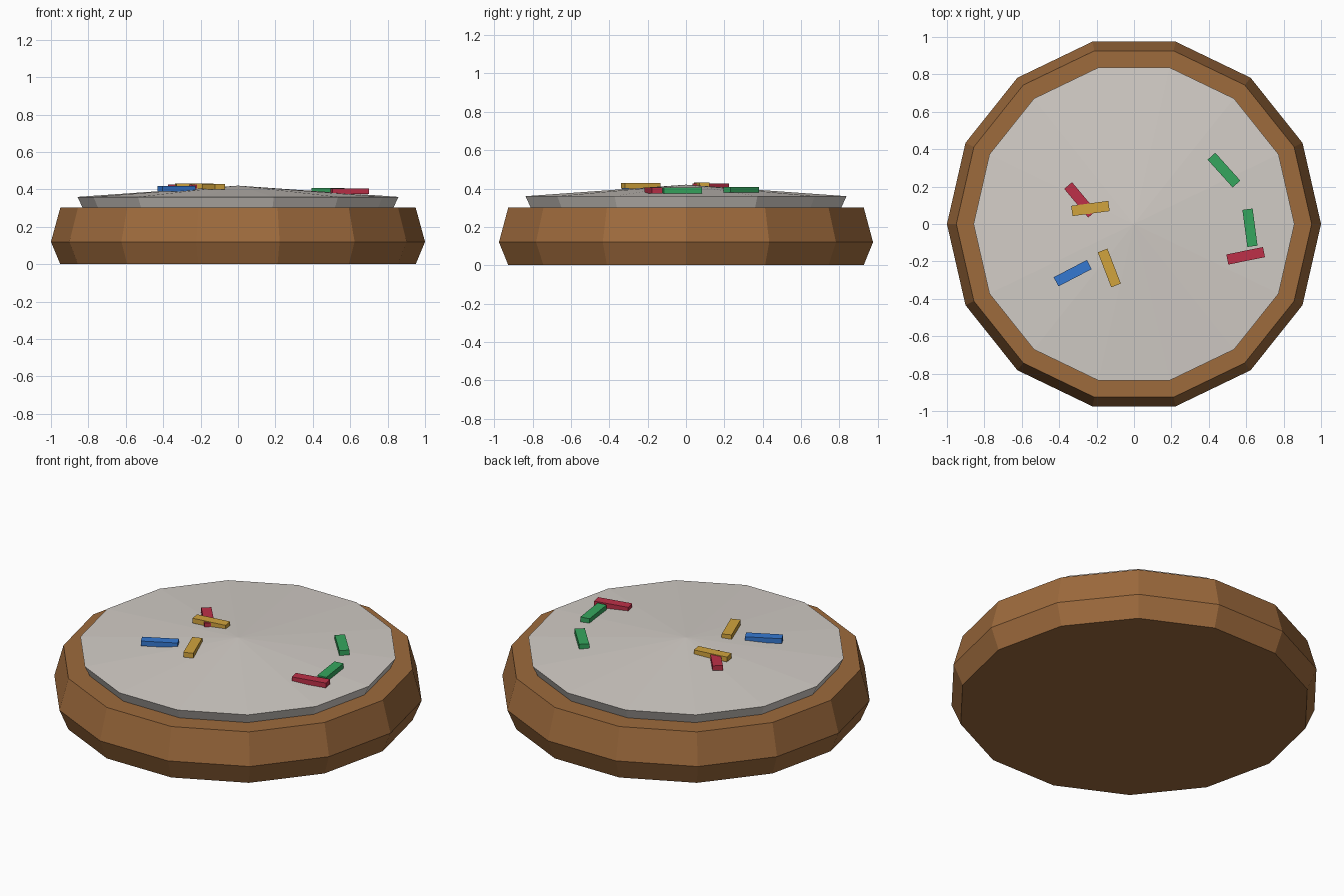
import bpy, bmesh, math
from mathutils import Matrix

SIDES = 14

cube = bpy.data.objects.get("Cube")
if cube:
    bpy.data.objects.remove(cube, do_unlink=True)


def make_material(name, colour):
    mat = bpy.data.materials.new(name)
    mat.use_nodes = True
    mat.diffuse_color = (*colour, 1)
    bsdf = next(n for n in mat.node_tree.nodes if n.type == 'BSDF_PRINCIPLED')
    bsdf.inputs["Base Color"].default_value = (*colour, 1)
    return mat


def add_object(name, bm, mat):
    bmesh.ops.recalc_face_normals(bm, faces=bm.faces[:])
    mesh = bpy.data.meshes.new(name)
    bm.to_mesh(mesh)
    bm.free()
    mesh.materials.append(mat)
    obj = bpy.data.objects.new(name, mesh)
    bpy.context.scene.collection.objects.link(obj)
    return obj


def lathe(name, profile, mat, apex=None):
    """Faceted disc from (radius, height) rings, with a flat or peaked top."""
    bm = bmesh.new()
    rings = []
    for r, z in profile:
        angles = [2 * math.pi * i / SIDES for i in range(SIDES)]
        rings.append([bm.verts.new((r * math.cos(a), r * math.sin(a), z)) for a in angles])
    for low, high in zip(rings, rings[1:]):
        for i in range(SIDES):
            j = (i + 1) % SIDES
            bm.faces.new((low[i], low[j], high[j], high[i]))
    bm.faces.new(rings[0][::-1])
    if apex is None:
        bm.faces.new(rings[-1])
    else:
        tip = bm.verts.new((0, 0, apex))
        for i in range(SIDES):
            bm.faces.new((rings[-1][i], rings[-1][(i + 1) % SIDES], tip))
    return add_object(name, bm, mat)


def icing_height(x, y):
    return ICING_PEAK - (ICING_PEAK - ICING_EDGE) * math.hypot(x, y) / ICING_RADIUS


def sprinkle(name, x, y, degrees, mat):
    """Small flat bar lying on the icing."""
    bm = bmesh.new()
    bmesh.ops.create_cube(bm, size=1, matrix=Matrix.Diagonal((0.2, 0.055, 0.029, 1)))
    obj = add_object(name, bm, mat)
    obj.location = (x, y, icing_height(x, y) + 0.013)
    obj.rotation_euler.z = math.radians(degrees)


biscuit = make_material("biscuit brown", (0.34, 0.145, 0.046))
cream = make_material("icing cream", (0.65, 0.61, 0.57))
red = make_material("sprinkle red", (0.51, 0.03, 0.065))
green = make_material("sprinkle green", (0.036, 0.38, 0.11))
blue = make_material("sprinkle blue", (0.036, 0.19, 0.64))
gold = make_material("sprinkle gold", (0.64, 0.37, 0.047))

# Biscuit base with bevelled sides
lathe("biscuit_base", [(0.95, 0), (1.0, 0.12), (0.95, 0.302)], biscuit)

# Domed icing cap
ICING_RADIUS, ICING_EDGE, ICING_PEAK = 0.858, 0.36, 0.42
lathe("icing", [(0.83, 0.3), (ICING_RADIUS, ICING_EDGE)], cream, ICING_PEAK)

# Sprinkles
sprinkle("red_sprinkle_left", -0.288, 0.129, -50, red)
sprinkle("gold_sprinkle_back", -0.233, 0.083, 7.7, gold)
sprinkle("gold_sprinkle_front", -0.132, -0.235, -69, gold)
sprinkle("blue_sprinkle", -0.328, -0.263, 27.5, blue)
sprinkle("green_sprinkle_back", 0.481, 0.288, -48, green)
sprinkle("green_sprinkle_front", 0.62, -0.02, -82.5, green)
sprinkle("red_sprinkle_right", 0.597, -0.17, 11.5, red)
